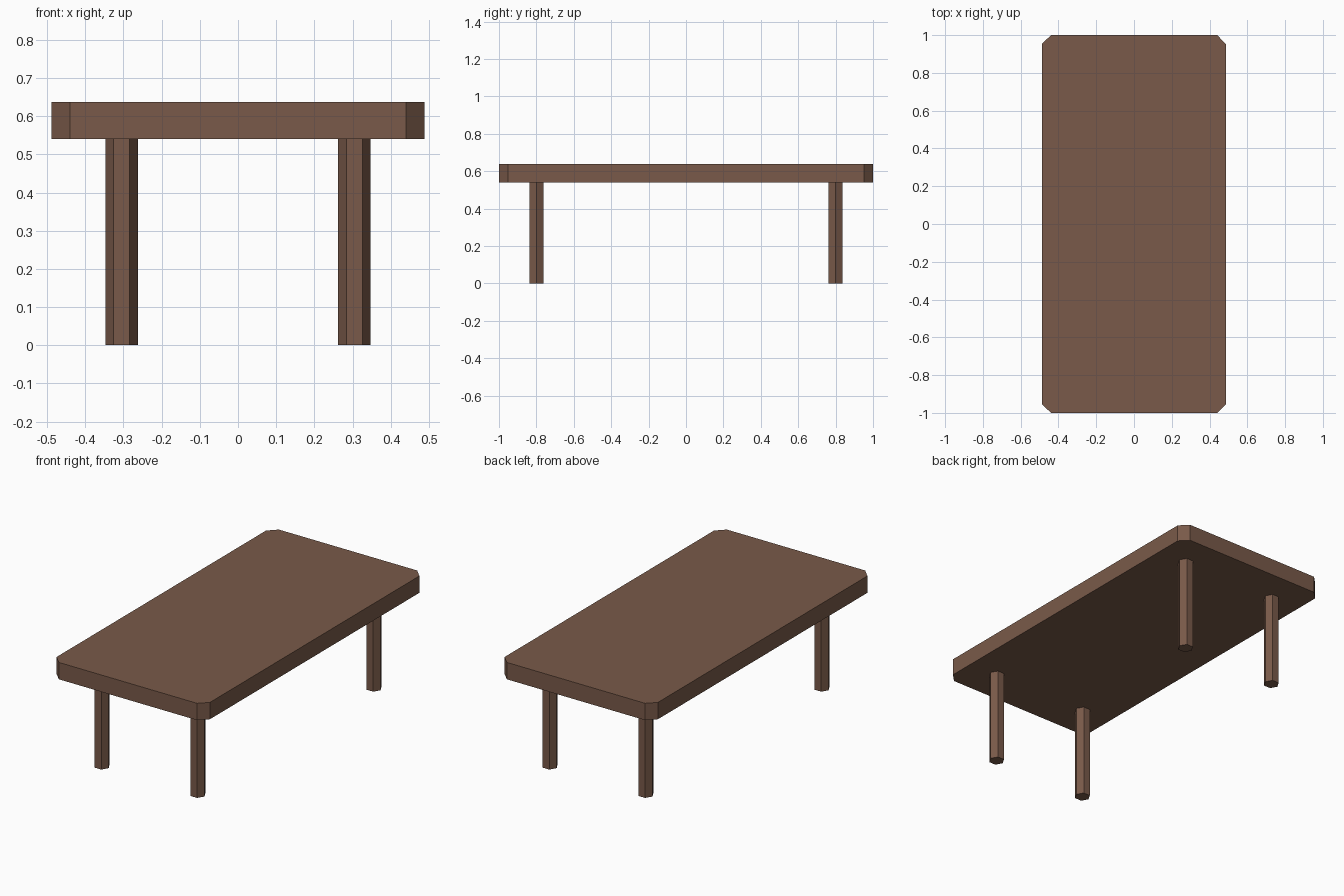
import bpy, bmesh, math

if "Cube" in bpy.data.objects:
    bpy.data.objects.remove(bpy.data.objects["Cube"])

wood = bpy.data.materials.new("brown wood")
wood.diffuse_color = (0.192, 0.102, 0.067, 1)
wood.use_nodes = True
wood.node_tree.nodes["Principled BSDF"].inputs["Base Color"].default_value = wood.diffuse_color


def prism(name, outline, z0, z1):
    """Extrude a counter-clockwise outline upward from z0 to z1."""
    bm = bmesh.new()
    base = bm.faces.new([bm.verts.new((x, y, z0)) for x, y in outline])
    ext = bmesh.ops.extrude_face_region(bm, geom=[base], use_keep_orig=True)
    verts = [g for g in ext["geom"] if isinstance(g, bmesh.types.BMVert)]
    bmesh.ops.translate(bm, verts=verts, vec=(0, 0, z1 - z0))
    bmesh.ops.recalc_face_normals(bm, faces=bm.faces)
    mesh = bpy.data.meshes.new(name)
    bm.to_mesh(mesh)
    bm.free()
    mesh.materials.append(wood)
    obj = bpy.data.objects.new(name, mesh)
    bpy.context.collection.objects.link(obj)
    return obj


HX, HY, CUT = 0.488, 1.0, 0.048      # tabletop half sizes and corner cut
UNDER, TOP = 0.54, 0.637             # tabletop heights
LEG_X, LEG_Y, LEG_R = 0.305, 0.8, 0.0425

# Tabletop with cut corners
prism("tabletop", [
    (HX - CUT, -HY), (HX, -HY + CUT), (HX, HY - CUT), (HX - CUT, HY),
    (-HX + CUT, HY), (-HX, HY - CUT), (-HX, -HY + CUT), (-HX + CUT, -HY),
], UNDER, TOP)

# Four hexagonal legs, corners pointing sideways
for row, sy in (("front", -1), ("back", 1)):
    for side, sx in (("left", -1), ("right", 1)):
        outline = [(sx * LEG_X + LEG_R * math.cos(i * math.pi / 3),
                    sy * LEG_Y + LEG_R * math.sin(i * math.pi / 3))
                   for i in range(6)]
        prism(f"{row}_{side}_leg", outline, 0, UNDER)
